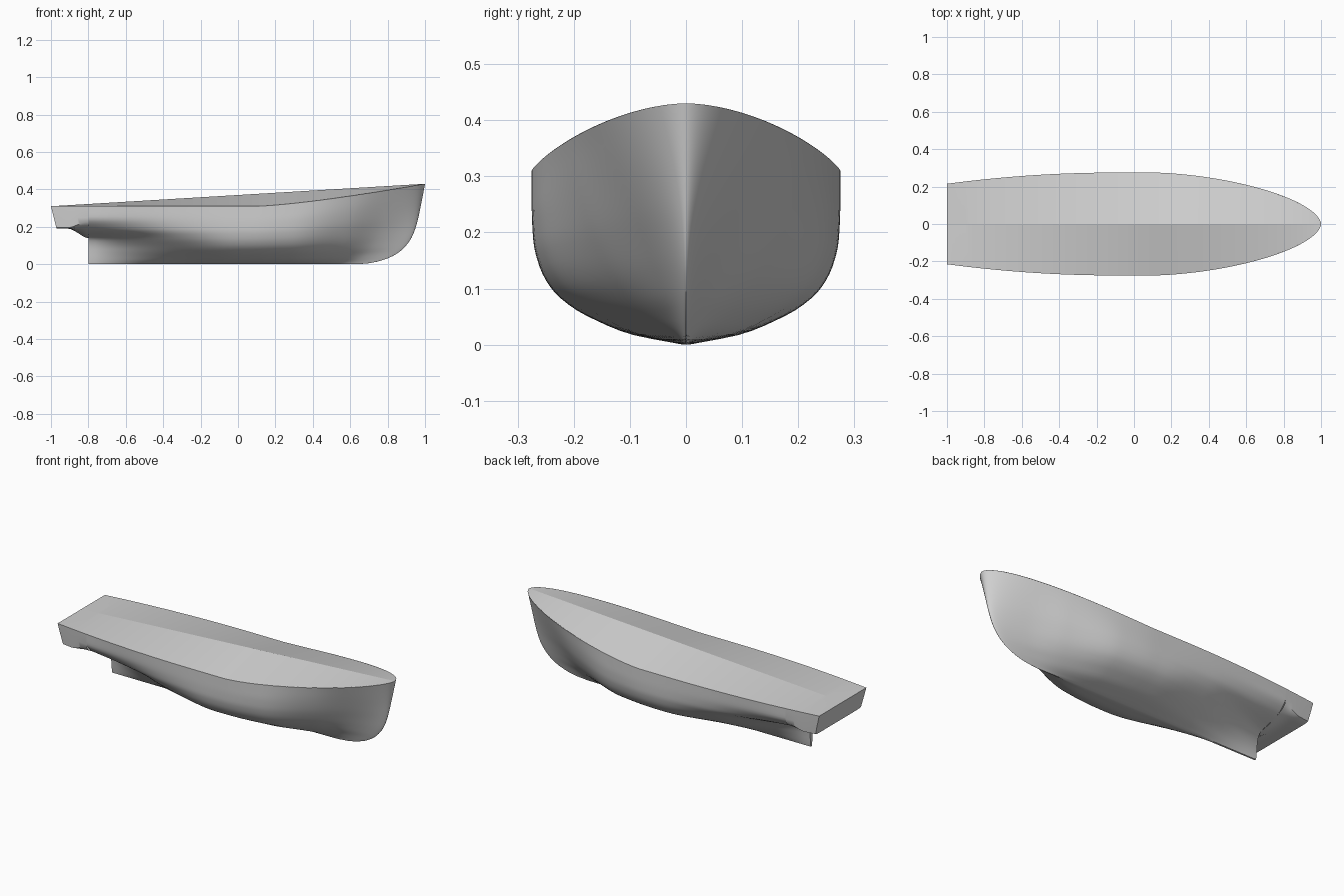
import bpy, bmesh, math

if "Cube" in bpy.data.objects:
    bpy.data.objects.remove(bpy.data.objects["Cube"], do_unlink=True)

grey = bpy.data.materials.new("plain grey")
grey.use_nodes = True
COLOUR = (0.64, 0.64, 0.64, 1)
grey.diffuse_color = COLOUR
grey.node_tree.nodes["Principled BSDF"].inputs["Base Color"].default_value = COLOUR

BEAM = 0.275
SKEG = -0.8      # aft end of the keel


def half_beam(x):
    """Half width of the deck."""
    if x > 0.1:
        s = min((x - 0.1) / 0.9, 1)
        return BEAM * (1 - s ** 1.65) ** 0.57
    return BEAM - 0.06 * (max(-x - 0.1, 0) / 0.9) ** 2


def sheer(x):
    """Height of the deck edge."""
    return 0.31 + 0.12 * (max(x - 0.1, 0) / 0.9) ** 1.35


def spline(xs, ys, x):
    """Smooth interpolation with limited slopes."""
    x = min(max(x, xs[0]), xs[-1])
    i = max(k for k in range(len(xs) - 1) if xs[k] <= x)

    def secant(k):
        return (ys[k + 1] - ys[k]) / (xs[k + 1] - xs[k])

    def slope(k):
        a = secant(max(k - 1, 0))
        b = secant(min(k, len(xs) - 2))
        return 2 * a * b / (a + b) if a * b > 0 else 0
    d = xs[i + 1] - xs[i]
    t = (x - xs[i]) / d
    return ((1 + 2 * t) * (1 - t) ** 2 * ys[i] + t * (1 - t) ** 2 * d * slope(i)
            + t * t * (3 - 2 * t) * ys[i + 1] - t * t * (1 - t) * d * slope(i + 1))


# Rounded stem: height and forward limit of the hull
STEM_Z = [0, .004, .015, .045, .09, .15, .22, .3, .43]
STEM_X = [.64, .69, .75, .83, .89, .932, .957, .975, 1]

# Section shapes: share of the half beam at each share of the height
LEVELS = [0, .06, .13, .21, .32, .45, .6, .8, 1]
SECTIONS = {
    -.8: [.02, .03, .04, .05, .07, .14, .74, .985, 1],
    -.6: [.02, .08, .14, .21, .31, .49, .83, .975, 1],
    -.3: [.02, .21, .36, .51, .68, .84, .95, .99, 1],
    0: [.02, .36, .56, .73, .87, .95, .99, 1, 1],
    .3: [.02, .34, .52, .69, .84, .93, .98, 1, 1],
    .6: [.02, .2, .33, .46, .6, .72, .83, .93, 1],
    .8: [.02, .1, .17, .26, .36, .48, .63, .82, 1],
    1: [.02, .06, .11, .17, .25, .36, .52, .76, 1],
}
STATIONS = list(SECTIONS)


def hull_point(x, h):
    shares = [spline(STATIONS, [s[k] for s in SECTIONS.values()], x)
              for k in range(len(LEVELS))]
    z = h * sheer(x)
    y = half_beam(x) * spline(LEVELS, shares, h)
    if x > 0.3:
        x = 0.3 + (x - 0.3) * (spline(STEM_Z, STEM_X, z) - 0.3) / 0.7
    return x, y, z


# Counter section: share of the half beam, height at the skeg, height at the transom
COUNTER = [(0, .14, .19), (.4, .158, .19), (.74, .186, .19), (.9, .207, .191),
           (.965, .226, .196), (.985, .248, .25), (1, .31, .31)]


def counter_point(u, share, front, back):
    """Overhanging stern; u runs from the skeg to the transom."""
    x = SKEG - 0.2 * u
    t = min(u / 0.65, 1)
    z = front + (back - front) * t * t * (3 - 2 * t)
    return x + 0.03 * u * (0.31 - z) / 0.12, share * half_beam(x), z


def both_sides(half):
    """Mirror a keel-to-deck section into a full one."""
    return [(x, -y, z) for x, y, z in reversed(half)] + half


def loft(name, rings, angle, cap=False):
    """Skin the rings, optionally closing the last one."""
    bm = bmesh.new()
    rows = [[bm.verts.new(p) for p in ring] for ring in rings]
    for a, b in zip(rows, rows[1:]):
        for i in range(len(a) - 1):
            bm.faces.new((b[i], b[i + 1], a[i + 1], a[i]))
    if cap:
        bm.faces.new(rows[-1][::-1])
    bmesh.ops.remove_doubles(bm, verts=bm.verts, dist=0.00005)
    mesh = bpy.data.meshes.new(name)
    bm.to_mesh(mesh)
    bm.free()
    mesh.materials.append(grey)
    obj = bpy.data.objects.new(name, mesh)
    bpy.context.collection.objects.link(obj)
    bpy.ops.object.select_all(action='DESELECT')
    obj.select_set(True)
    bpy.context.view_layer.objects.active = obj
    bpy.ops.object.shade_smooth_by_angle(angle=math.radians(angle))


# Main hull, with stations closing up toward the bow and a flat skeg end
N, M = 72, 28
deck_xs = [SKEG + 1.8 * math.sin(math.pi / 2 * i / N) for i in range(N + 1)]
heights = [(j / M) ** 1.3 for j in range(M + 1)]
loft("hull", [both_sides([hull_point(x, h) for h in heights])
              for x in reversed(deck_xs)], 35, cap=True)

# Stern counter with a raked transom
loft("stern_counter", [both_sides([counter_point(i / 16, *row) for row in COUNTER])
                       for i in range(17)], 40, cap=True)

# Deck: two planes rising to a straight centre ridge
edge_xs = [-1 + 0.02 * i for i in range(10)] + deck_xs
loft("deck", [[(x, -half_beam(x), sheer(x)), (x, 0, 0.37 + 0.06 * x),
               (x, half_beam(x), sheer(x))] for x in edge_xs], 3)
